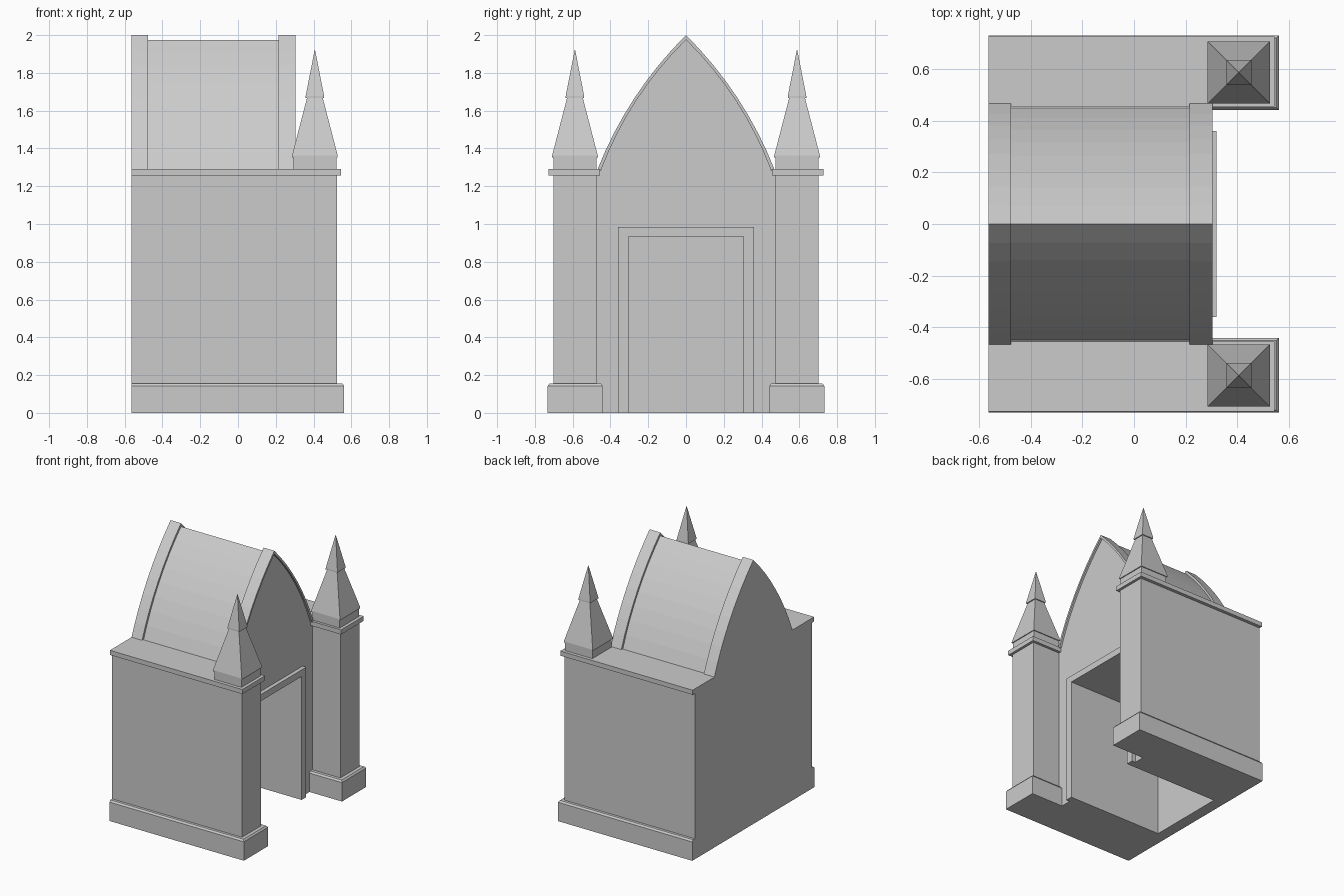
import bpy, bmesh, math

if "Cube" in bpy.data.objects:
    bpy.data.objects.remove(bpy.data.objects["Cube"])

def finish(name, bm, mirror=False):
    bmesh.ops.remove_doubles(bm, verts=bm.verts, dist=1e-5)
    bmesh.ops.recalc_face_normals(bm, faces=bm.faces)
    me = bpy.data.meshes.new(name)
    bm.to_mesh(me)
    bm.free()
    ob = bpy.data.objects.new(name, me)
    bpy.context.collection.objects.link(ob)
    if mirror:
        m = ob.modifiers.new("Mirror", 'MIRROR')
        m.use_axis = (False, True, False)
        m.use_mirror_merge = False
    return ob

def extrude_x(name, profile, x0, x1):
    """Extrude a closed (y, z) profile along x."""
    bm = bmesh.new()
    f = bm.faces.new([bm.verts.new((x0, y, z)) for y, z in profile])
    r = bmesh.ops.extrude_face_region(bm, geom=[f])
    vs = [v for v in r['geom'] if isinstance(v, bmesh.types.BMVert)]
    bmesh.ops.translate(bm, verts=vs, vec=(x1 - x0, 0, 0))
    if not any(len(fc.verts) == len(profile) and
               abs(fc.calc_center_median().x - x0) < 1e-6 for fc in bm.faces):
        bm.faces.new([v for v in bm.verts if abs(v.co.x - x0) < 1e-6])
    return finish(name, bm)

def loft(name, levels):
    """Stack of rectangles (z, x0, x1, y0, y1), mirrored to both sides."""
    bm = bmesh.new()
    rings = [[bm.verts.new(c) for c in ((a, c0, z), (b, c0, z), (b, c1, z), (a, c1, z))]
             for z, a, b, c0, c1 in levels]
    for lo, hi in zip(rings, rings[1:]):
        for i in range(4):
            j = (i + 1) % 4
            bm.faces.new((lo[i], lo[j], hi[j], hi[i]))
    bm.faces.new(rings[0])
    bm.faces.new(rings[-1])
    return finish(name, bm, True)

def arch(w, top, spring=1.285, sag=0.045, n=8):
    """Pointed arch outline from -y over the apex to +y."""
    dy, dz = -w, top - spring
    L = math.hypot(dy, dz)
    R = (L * L / 4 + sag * sag) / (2 * sag)
    half = math.asin(L / 2 / R)
    side = []
    for i in range(n + 1):
        a = -half + 2 * half * i / n
        u = L / 2 + R * math.sin(a)
        v = R * math.cos(a) - (R - sag)
        side.append((w + dy / L * u + dz / L * v, spring + dz / L * u - dy / L * v))
    side[-1] = (0, top)
    return [(-y, z) for y, z in side] + side[-2::-1]

BACK, FACE = -0.565, 0.29
roof, rib = arch(0.45, 1.975), arch(0.47, 2.0)
door = [(0.305, 0), (0.305, 0.935), (-0.305, 0.935), (-0.305, 0)]

# hollow chapel body, solid back wall with its rib, raised front rib
extrude_x("chapel_body", [(-0.475, 0), (-0.475, 1.27)] + roof + [(0.475, 1.27), (0.475, 0)] + door,
          -0.48, FACE)
extrude_x("back_wall", [(-0.475, 0), (-0.475, 1.27)] + rib + [(0.475, 1.27), (0.475, 0)],
          BACK, -0.477)
extrude_x("front_rib", rib + roof[::-1], 0.215, 0.305)

# door surround
extrude_x("door_frame", [(-0.36, 0), (-0.36, 0.985), (0.36, 0.985), (0.36, 0)] + door, 0.28, 0.32)

# side walls with plinth and coping
loft("side_wall", [(0.15, BACK, 0.525, 0.475, 0.702), (1.26, BACK, 0.525, 0.475, 0.702)])
loft("plinth", [(0, BACK, 0.562, 0.442, 0.732), (0.143, BACK, 0.562, 0.442, 0.732),
                (0.156, BACK, 0.552, 0.452, 0.722)])
loft("coping", [(1.256, BACK, 0.545, 0.455, 0.727), (1.291, BACK, 0.545, 0.455, 0.727)])

# pinnacles
def sq(z, h):
    return (z, 0.407 - h, 0.407 + h, 0.588 - h, 0.588 + h)

loft("pinnacle_block", [sq(1.285, 0.114), sq(1.355, 0.114)])
loft("pinnacle_spire", [sq(1.353, 0.121), sq(1.362, 0.121), sq(1.67, 0.041)])
loft("pinnacle_tip", [sq(1.668, 0.049), sq(1.677, 0.049), sq(1.922, 0.001)])
